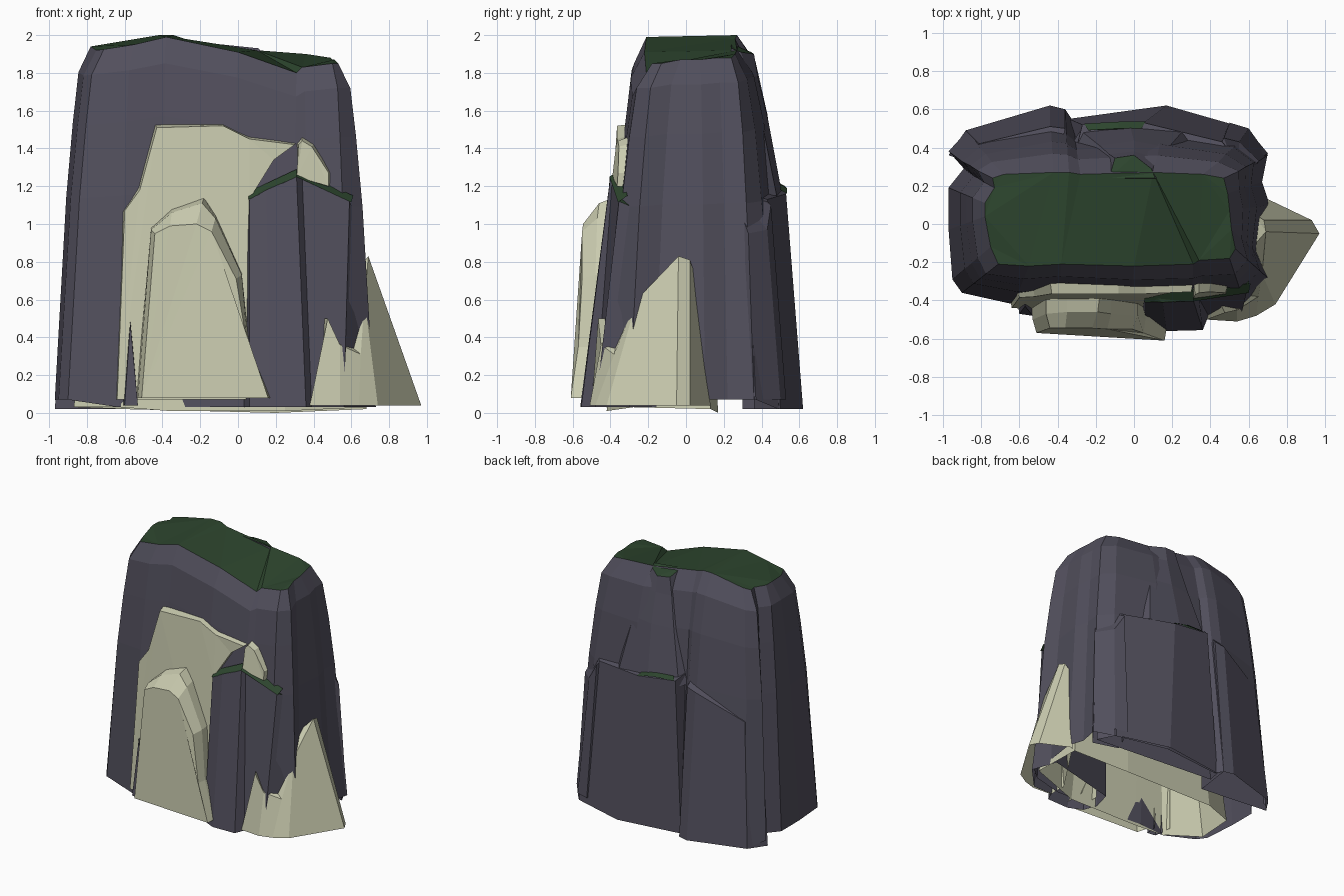
import bpy, bmesh


def material(name, rgb):
    m = bpy.data.materials.new(name)
    m.diffuse_color = (*rgb, 1)
    return m


STONE = material("dark slate stone", (0.083, 0.078, 0.108))
PALE = material("pale stone", (0.59, 0.60, 0.43))
MOSS = material("dark green moss", (0.026, 0.060, 0.027))


def loft(name, rings, side=STONE, cap=None, closed=True):
    """Bridge successive point rings, cap the last one, leave the first open."""
    bm = bmesh.new()
    rows = [[bm.verts.new(p) for p in r] for r in rings]
    n = len(rows[0])
    for a, b in zip(rows, rows[1:]):
        for i in range(n if closed else n - 1):
            j = (i + 1) % n
            bm.faces.new((a[i], a[j], b[j], b[i]))
    top = bm.faces.new(rows[-1])
    top.material_index = 1
    bmesh.ops.triangulate(bm, faces=[top])
    bmesh.ops.recalc_face_normals(bm, faces=bm.faces[:])
    me = bpy.data.meshes.new(name)
    bm.to_mesh(me)
    bm.free()
    me.materials.append(side)
    me.materials.append(cap or side)
    ob = bpy.data.objects.new(name, me)
    bpy.context.collection.objects.link(ob)
    return ob


def upright(name, rows, side=PALE, closed=False):
    """Loft from rear edge to front face, rows given as (x, height, depth)."""
    return loft(name, [[(x, y, z) for x, z, y in r] for r in rows], side, None, closed)


def flat(z, pts):
    return [(x, y, z) for x, y in pts]


# Main rock: base outline (x, y) matched to mossy top outline (x, y, z)
outline = [
    (-.97, -.03, -.78, .04, 1.94), (-.95, -.29, -.75, -.12, 1.92),
    (-.90, -.36, -.71, -.21, 1.925), (-.63, -.42, -.55, -.22, 1.95),
    (-.40, -.40, -.38, -.21, 1.99), (-.02, -.43, .00, -.22, 1.91),
    (.30, -.43, .31, -.21, 1.80), (.38, -.43, .34, -.19, 1.83),
    (.58, -.42, .50, -.18, 1.85), (.72, -.30, .53, -.13, 1.85),
    (.67, -.17, .51, -.03, 1.87), (.71, .10, .50, .07, 1.87),
    (.67, .22, .49, .16, 1.88), (.70, .37, .47, .24, 1.88),
    (.60, .49, .36, .26, 1.90), (.17, .59, .10, .27, 1.92),
    (-.32, .54, -.28, .26, 1.98), (-.36, .60, -.34, .27, 2.00),
    (-.44, .62, -.42, .27, 2.00), (-.87, .49, -.68, .26, 1.95),
    (-.97, .38, -.74, .24, 1.94), (-.89, .29, -.73, .19, 1.94),
    (-.97, .19, -.78, .11, 1.94)]


def body_ring(f, h, back=0.0):
    """Outline blended from base to top; 'back' recesses the rear further."""
    return [(bx + (tx - bx) * f, by + (ty - by) * (f + back * (by > .25)), tz * h)
            for bx, by, tx, ty, tz in outline]


base = [(x, y, .02 if y > .4 else .07 if abs(x + .13) > .7 else .03)
        for x, y, _ in body_ring(0, 0)]
loft("main_rock", [base, body_ring(.32, .59, .07), body_ring(.50, .79, .04),
                   body_ring(.66, .93, .06), body_ring(1, 1)], STONE, MOSS)

# Pale core, open underneath and showing just below the dark rim
loft("pale_core", [
    [(-.87, -.25, .03), (-.85, .05, .03), (-.60, .15, .02), (.20, .17, .0),
     (.68, .13, .02), (.68, -.28, .03), (.25, -.42, .01), (-.36, -.41, .01),
     (-.62, -.42, .03)],
    flat(1.40, [(-.68, -.22), (-.66, .0), (-.50, .08), (.15, .10), (.50, .06),
                (.50, -.20), (.20, -.29), (-.30, -.29), (-.50, -.28)])], PALE)

# Dark buttress at front right
loft("front_buttress", [
    flat(.03, [(.06, -.25), (.02, -.40), (.06, -.51), (.17, -.56), (.36, -.555),
               (.39, -.48), (.56, -.48), (.73, -.30), (.66, -.10)]),
    [(.06, -.25, 1.2), (.06, -.34, 1.17), (.06, -.405, 1.13), (.15, -.41, 1.18),
     (.31, -.40, 1.25), (.34, -.39, 1.24), (.59, -.355, 1.12), (.61, -.26, 1.08),
     (.56, -.10, 1.2)]], STONE, MOSS)

# Moss strips lying on the ledges of the buttress and the back
upright("buttress_moss", [
    [(.055, 1.13, -.41), (.31, 1.25, -.405), (.60, 1.115, -.36)],
    [(.055, 1.17, -.36), (.31, 1.29, -.35), (.61, 1.15, -.31)]], MOSS)
upright("back_moss", [
    [(-.26, 1.20, .525), (-.08, 1.19, .535), (.06, 1.16, .535)],
    [(-.24, 1.22, .49), (-.08, 1.21, .50), (.04, 1.18, .50)]], MOSS)

# Dark slabs around the back: centre, left corner and right corner
loft("back_slab", [
    flat(.02, [(-.36, .45), (-.34, .55), (.17, .62), (.59, .50), (.66, .36)]),
    [(-.30, .40, 1.24), (-.27, .52, 1.20), (.05, .53, 1.16), (.46, .43, 1.13),
     (.54, .33, 1.16)]])
loft("back_left_slab", [
    flat(.02, [(-.97, .36), (-.88, .49), (-.44, .62), (-.36, .60), (-.40, .30)]),
    [(-.89, .33, .95), (-.81, .42, .98), (-.44, .51, 1.15), (-.36, .50, 1.17),
     (-.40, .30, 1.4)]])
loft("back_right_slab", [
    flat(.07, [(.70, .36), (.60, .50), (.50, .53), (.40, .30), (.60, .24)]),
    [(.655, .33, .95), (.55, .43, .97), (.47, .45, 1.1), (.36, .25, 1.3),
     (.55, .24, 1.2)]])

# Ridge behind the summit with a mossy top
loft("summit_ridge", [
    flat(1.15, [(-.40, .30), (-.28, .49), (-.02, .51), (.25, .48), (.40, .30)]),
    flat(1.55, [(-.26, .30), (-.18, .41), (.0, .435), (.18, .40), (.28, .30)]),
    flat(1.78, [(-.18, .22), (-.13, .365), (.0, .38), (.13, .34), (.20, .22)]),
    [(-.13, .24, 1.955), (-.10, .345, 1.91), (.0, .36, 1.90), (.09, .29, 1.91),
     (.11, .24, 1.93)]], STONE, MOSS)

# Tall pale slab on the front
upright("pale_slab", [
    [(-.65, .07, -.36), (-.62, 1.06, -.33), (-.53, 1.2, -.32), (-.44, 1.53, -.29),
     (-.08, 1.53, -.29), (.06, 1.47, -.29), (.31, 1.43, -.30), (.19, 1.34, -.30),
     (.06, 1.14, -.30), (.06, .07, -.36)],
    [(-.64, .07, -.44), (-.60, 1.07, -.385), (-.52, 1.18, -.38), (-.43, 1.51, -.365),
     (-.08, 1.52, -.365), (.06, 1.45, -.365), (.30, 1.42, -.355), (.19, 1.34, -.36),
     (.06, 1.13, -.39), (.06, .07, -.46)]])

# Small pale lobe above the buttress
upright("pale_lobe", [
    [(.31, 1.24, -.30), (.31, 1.43, -.29), (.34, 1.47, -.28), (.41, 1.43, -.27),
     (.50, 1.27, -.27), (.49, 1.19, -.28)],
    [(.31, 1.25, -.39), (.32, 1.42, -.37), (.34, 1.44, -.36), (.39, 1.41, -.355),
     (.48, 1.27, -.36), (.48, 1.20, -.365)]], PALE, True)

# Rounded pale arch block in front of the slab
upright("pale_arch", [
    [(-.54, .08, -.40), (-.46, .98, -.38), (-.35, 1.08, -.38), (-.18, 1.14, -.38),
     (-.12, 1.05, -.38), (.02, .74, -.38), (.06, .35, -.40), (.17, .08, -.40)],
    [(-.53, .08, -.50), (-.46, .97, -.47), (-.35, 1.06, -.46), (-.19, 1.11, -.46),
     (-.12, 1.03, -.47), (.02, .73, -.48), (.06, .35, -.50), (.17, .08, -.55)],
    [(-.51, .08, -.57), (-.44, .95, -.545), (-.36, .99, -.545), (-.22, 1.0, -.545),
     (-.14, .96, -.55), (-.01, .71, -.55), (.05, .35, -.57), (.16, .08, -.61)]])

# Dark spike low on the left of the arch
upright("dark_spike", [
    [(-.61, .04, -.40), (-.57, .50, -.40), (-.53, .04, -.40)],
    [(-.60, .04, -.47), (-.57, .48, -.43), (-.53, .04, -.48)]], STONE)

# Pale wedge leaning on the right side
loft("pale_wedge", [
    flat(.04, [(.38, -.35), (.38, -.50), (.54, -.51), (.64, -.48), (.74, -.42),
               (.97, -.05), (.93, .02), (.70, .13)]),
    [(.42, -.35, .5), (.475, -.465, .5), (.54, -.45, .36), (.65, -.38, .31),
     (.67, -.26, .6), (.69, -.04, .83), (.68, .02, .81), (.62, .06, .7)]], PALE)
